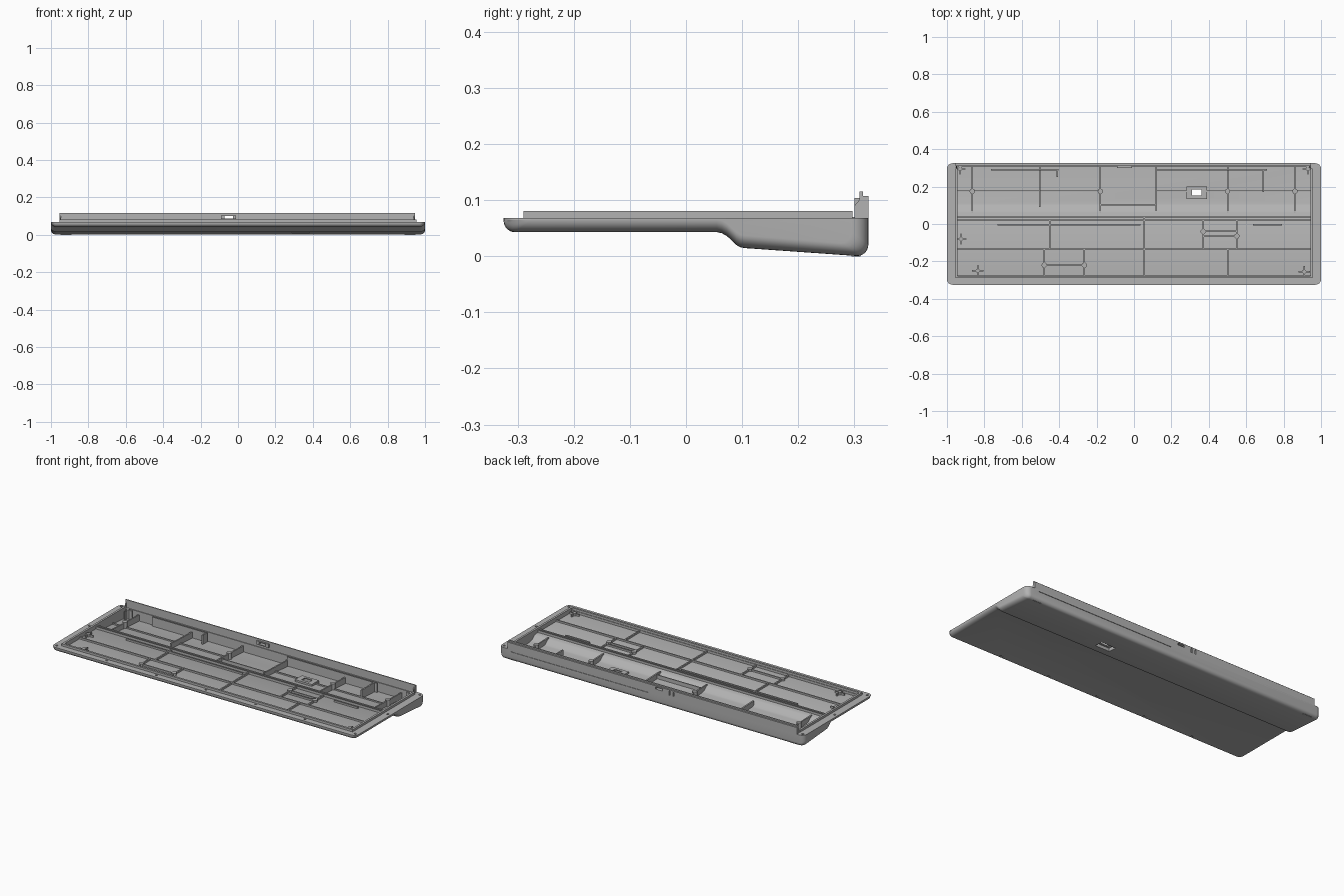
import bpy, bmesh, math

if "Cube" in bpy.data.objects:
    bpy.data.objects.remove(bpy.data.objects["Cube"], do_unlink=True)

grey = bpy.data.materials.new("matte grey plastic")
grey.use_nodes = True
COLOR = (0.45, 0.45, 0.45, 1)
grey.diffuse_color = COLOR
grey.node_tree.nodes["Principled BSDF"].inputs["Base Color"].default_value = COLOR


def finish(name, bm):
    bmesh.ops.recalc_face_normals(bm, faces=bm.faces)
    mesh = bpy.data.meshes.new(name)
    bm.to_mesh(mesh)
    bm.free()
    mesh.materials.append(grey)
    ob = bpy.data.objects.new(name, mesh)
    bpy.context.collection.objects.link(ob)
    return ob


def loft(name, sections):
    """Closed solid through matching rings of points."""
    bm = bmesh.new()
    rings = [[bm.verts.new(p) for p in s] for s in sections]
    n = len(rings[0])
    for a, b in zip(rings, rings[1:]):
        for i in range(n):
            j = (i + 1) % n
            bm.faces.new((a[i], a[j], b[j], b[i]))
    bm.faces.new(rings[0])
    bm.faces.new(rings[-1])
    return finish(name, bm)


def extrude_x(name, profile, x0, x1):
    return loft(name, [[(x, y, z) for y, z in profile] for x in (x0, x1)])


def box(name, x0, x1, y0, y1, z0, z1):
    return extrude_x(name, [(y0, z0), (y1, z0), (y1, z1), (y0, z1)], x0, x1)


def cylinder(name, x, y, r, z0, z1, sides=16):
    ring = [(x + r * math.cos(i * math.tau / sides), y + r * math.sin(i * math.tau / sides))
            for i in range(sides)]
    return loft(name, [[(px, py, z) for px, py in ring] for z in (z0, z1)])


def cut(target, cutter):
    mod = target.modifiers.new("cut", "BOOLEAN")
    mod.operation, mod.solver, mod.object = "DIFFERENCE", "EXACT", cutter
    bpy.context.view_layer.objects.active = target
    bpy.ops.object.modifier_apply(modifier=mod.name)
    bpy.data.objects.remove(cutter, do_unlink=True)


def arc(cy, cz, r, a0, a1, steps=6):
    return [(cy + r * math.cos(math.radians(a0 + (a1 - a0) * i / steps)),
             cz + r * math.sin(math.radians(a0 + (a1 - a0) * i / steps))) for i in range(steps + 1)]


# Tray shell: side profile lofted along x with rounded ends
TOP = 0.068
profile = [(-0.325, TOP)] + arc(-0.305, 0.063, 0.02, 180, 270)
profile += [(0.055, 0.043), (0.064, 0.041), (0.073, 0.036), (0.09, 0.02), (0.097, 0.016), (0.106, 0.0145)]
profile += arc(0.305, 0.0205, 0.02, 270, 360) + [(0.325, TOP)]
R = 0.03


def section(x):
    t = min(R, 1 - abs(x))
    drop = R - math.sqrt(R * R - (R - t) ** 2)
    ring = []
    for y, z in profile:
        yy = y - math.copysign(drop, y) if abs(y) > 0.28 else y
        ring.append((x, yy, TOP if z == TOP else min(z + drop * 0.75, TOP - 0.003)))
    return ring


ends = [1 - R * (1 - math.cos(math.radians(a))) for a in range(0, 91, 15)]
shell = loft("tray_shell", [section(x) for x in [-e for e in ends] + ends[::-1]])

# Inner cavity, port pocket and screw holes
cavity = [(-0.275, 0.1), (-0.275, 0.054), (0.06, 0.054), (0.073, 0.048), (0.096, 0.03),
          (0.11, 0.0265), (0.305, 0.013), (0.305, 0.1)]
cut(shell, extrude_x("cavity_cutter", cavity, -0.945, 0.945))
pocket_frame = box("pocket_frame", 0.28, 0.39, 0.135, 0.2, 0.013, 0.036)
for ob in (shell, pocket_frame):
    cut(ob, box("pocket_cutter", 0.288, 0.382, 0.142, 0.193, -0.01, 0.03))
cut(pocket_frame, box("window_cutter", 0.31, 0.36, 0.152, 0.185, -0.01, 0.05))
holes = [(x, -0.3) for x in (-0.65, -0.325, 0, 0.325, 0.65)]
holes += [(s * 0.98, y) for s in (-1, 1) for y in (-0.3, 0.005, 0.305)]
for x, y in holes:
    cut(shell, cylinder("hole_cutter", x, y, 0.007, 0.061, 0.1, 12))
# Small notches under the front edge
for x in (-0.65, -0.325, 0, 0.325, 0.65):
    cut(shell, box("notch_cutter", x - 0.008, x + 0.008, -0.312, -0.298, 0.03, 0.048))
# Thin groove along the back
cut(shell, box("groove_cutter", 0.02, 0.92, 0.322, 0.34, 0.054, 0.058))

# Raised lip around the cavity
for s, side in ((-1, "right"), (1, "left")):
    x0, x1 = sorted((s * 0.943, s * 0.955))
    box("lip_" + side, x0, x1, -0.29, 0.297, 0.06, 0.081)
box("lip_front", -0.955, 0.955, -0.29, -0.278, 0.06, 0.081)

# Tall back wall in two layers, with a connector opening and slits
outer = box("back_wall_outer", -0.955, 0.945, 0.315, 0.325, 0.06, 0.107)
inner = box("back_wall_inner", -0.955, 0.945, 0.309, 0.315, 0.06, 0.115)
collar = box("connector_collar", -0.09, -0.01, 0.3, 0.31, 0.083, 0.104)
for ob in (outer, inner, collar):
    cut(ob, box("connector_cutter", -0.072, -0.028, 0.29, 0.34, 0.088, 0.1))
for x in (-0.12, -0.145):
    cut(outer, box("slit_cutter", x - 0.004, x + 0.004, 0.318, 0.34, 0.075, 0.1))
for x in (-0.953, 0.937):
    extrude_x("wall_gusset", [(0.3, 0.06), (0.312, 0.06), (0.312, 0.104), (0.3, 0.09)], x, x + 0.006)

# Divider between the shallow and deep areas
for y in (0.02, 0.036):
    box("divider_rib", -0.945, 0.945, y - 0.003, y + 0.003, 0.05, 0.068)

# Deep cross ribs that follow the sloping floor
for x, y0 in ((-0.865, 0.06), (-0.505, 0.09), (-0.18, 0.06), (0.12, 0.07), (0.5, 0.06), (0.86, 0.06)):
    base = 0.05 if y0 < 0.08 else 0.03
    extrude_x("deep_rib", [(y0, base), (0.1, 0.022), (0.307, 0.01), (0.307, 0.05), (0.18, 0.054), (y0, 0.058)],
              x - 0.004, x + 0.004)
for x0, x1 in ((-0.945, -0.18), (0.12, 0.285), (0.385, 0.945)):
    box("low_floor_rib", x0, x1, 0.172, 0.178, 0.015, 0.03)
box("bay_rib", -0.18, 0.12, 0.1, 0.106, 0.022, 0.05)

# Tall guide walls near the back
for x0, x1, y0, y1 in ((-0.765, -0.405, 0.287, 0.294), (-0.414, -0.406, 0.25, 0.29),
                       (0.12, 0.71, 0.287, 0.294), (0.686, 0.694, 0.17, 0.29)):
    box("guide_wall", x0, x1, y0, y1, 0.016, 0.07)

# Shallow floor ribs, across then lengthwise
for x0, x1, y in ((-0.945, 0.945, -0.135), (-0.73, 0.035, -0.005), (0.635, 0.79, -0.005),
                  (-0.48, -0.265, -0.22), (0.37, 0.55, -0.04), (0.37, 0.55, -0.065)):
    box("shallow_rib", x0, x1, y - 0.004, y + 0.004, 0.05, 0.064)
for x, y0, y1 in ((-0.45, -0.135, 0.02), (0.055, -0.277, 0.036), (0.37, -0.135, 0.02), (0.55, -0.135, 0.02),
                  (0.5, -0.277, -0.135), (-0.48, -0.277, -0.135), (-0.265, -0.277, -0.135)):
    box("shallow_rib", x - 0.004, x + 0.004, y0, y1, 0.05, 0.064)

# Screw bosses and small locating crosses
for x, y in ((-0.48, -0.22), (-0.265, -0.22), (0.37, -0.04), (0.55, -0.065)):
    cylinder("screw_boss", x, y, 0.014, 0.05, 0.067)
for x in (-0.865, -0.18, 0.5, 0.86):
    cylinder("deep_screw_boss", x, 0.175, 0.014, 0.014, 0.06)
for x, y, z0 in ((-0.925, -0.08, 0.05), (-0.835, -0.25, 0.05), (0.91, -0.255, 0.05),
                 (-0.93, 0.295, 0.015), (0.93, 0.295, 0.015)):
    cylinder("locating_post", x, y, 0.011, z0, 0.07)
    box("post_fin", x - 0.03, x + 0.03, y - 0.003, y + 0.003, z0, 0.066)
    box("post_fin", x - 0.003, x + 0.003, y - 0.03, y + min(0.03, 0.31 - y), z0, 0.066)

# Rear feet under the deep end
for x in (-0.92, 0.92):
    box("rear_foot", x - 0.03, x + 0.03, 0.295, 0.311, 0, 0.01)

# Smooth shading with sharp edges kept
bpy.ops.object.select_all(action="DESELECT")
for ob in bpy.data.objects:
    if ob.type == "MESH" and ob.name.startswith(("tray", "screw", "deep_screw", "locating")):
        ob.select_set(True)
        bpy.context.view_layer.objects.active = ob
bpy.ops.object.shade_smooth_by_angle(angle=math.radians(35))
